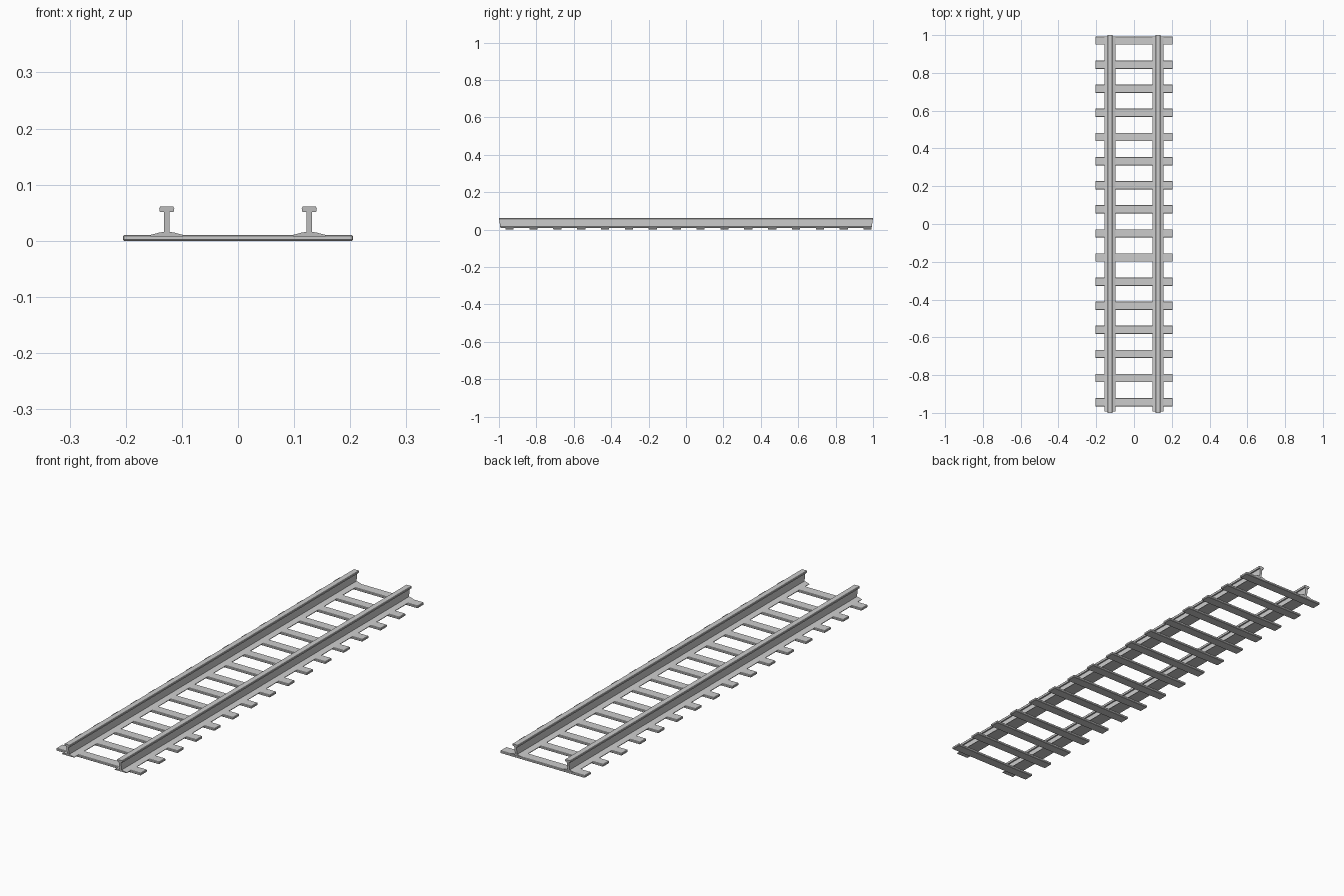
import bpy, bmesh

if "Cube" in bpy.data.objects:
    bpy.data.objects.remove(bpy.data.objects["Cube"])

GAUGE = 0.127        # rail centre offset in x
Z_TOP = 0.061


def finish(name, bm):
    bmesh.ops.recalc_face_normals(bm, faces=bm.faces)
    me = bpy.data.meshes.new(name)
    bm.to_mesh(me)
    bm.free()
    ob = bpy.data.objects.new(name, me)
    bpy.context.collection.objects.link(ob)
    return ob


# Half cross-section of a rail: foot, web, head (x, z)
half = [(0.029, 0.008), (0.029, 0.0105), (0.014, 0.0145), (0.0053, 0.016),
        (0.0053, 0.051), (0.0115, 0.051), (0.0128, 0.053),
        (0.0135, 0.0585), (0.0115, Z_TOP)]
profile = half + [(-x, z) for x, z in reversed(half)]


def rail(name, cx):
    bm = bmesh.new()
    # rail ends lean slightly, so the head overhangs the foot
    rings = []
    for s in (-1, 1):
        rings.append([bm.verts.new((cx + x, s * (1 - 0.15 * (Z_TOP - z)), z))
                      for x, z in profile])
    a, b = rings
    n = len(profile)
    for i in range(n):
        j = (i + 1) % n
        bm.faces.new((a[i], a[j], b[j], b[i]))
    bm.faces.new(a)
    bm.faces.new(b)
    return finish(name, bm)


rail("rail_left", -GAUGE)
rail("rail_right", GAUGE)


# Sleepers: thin planks with softened edges
def sleeper(name, y):
    bm = bmesh.new()
    bmesh.ops.create_cube(bm, size=1)
    for v in bm.verts:
        v.co = (v.co.x * 0.41, v.co.y * 0.044 + y, (v.co.z + 0.5) * 0.0105)
    bmesh.ops.bevel(bm, geom=bm.edges[:], offset=0.002, segments=1,
                    affect='EDGES')
    return finish(name, bm)


for i in range(16):
    sleeper(f"sleeper_{i + 1:02d}", -0.943 + i * 0.1276)
